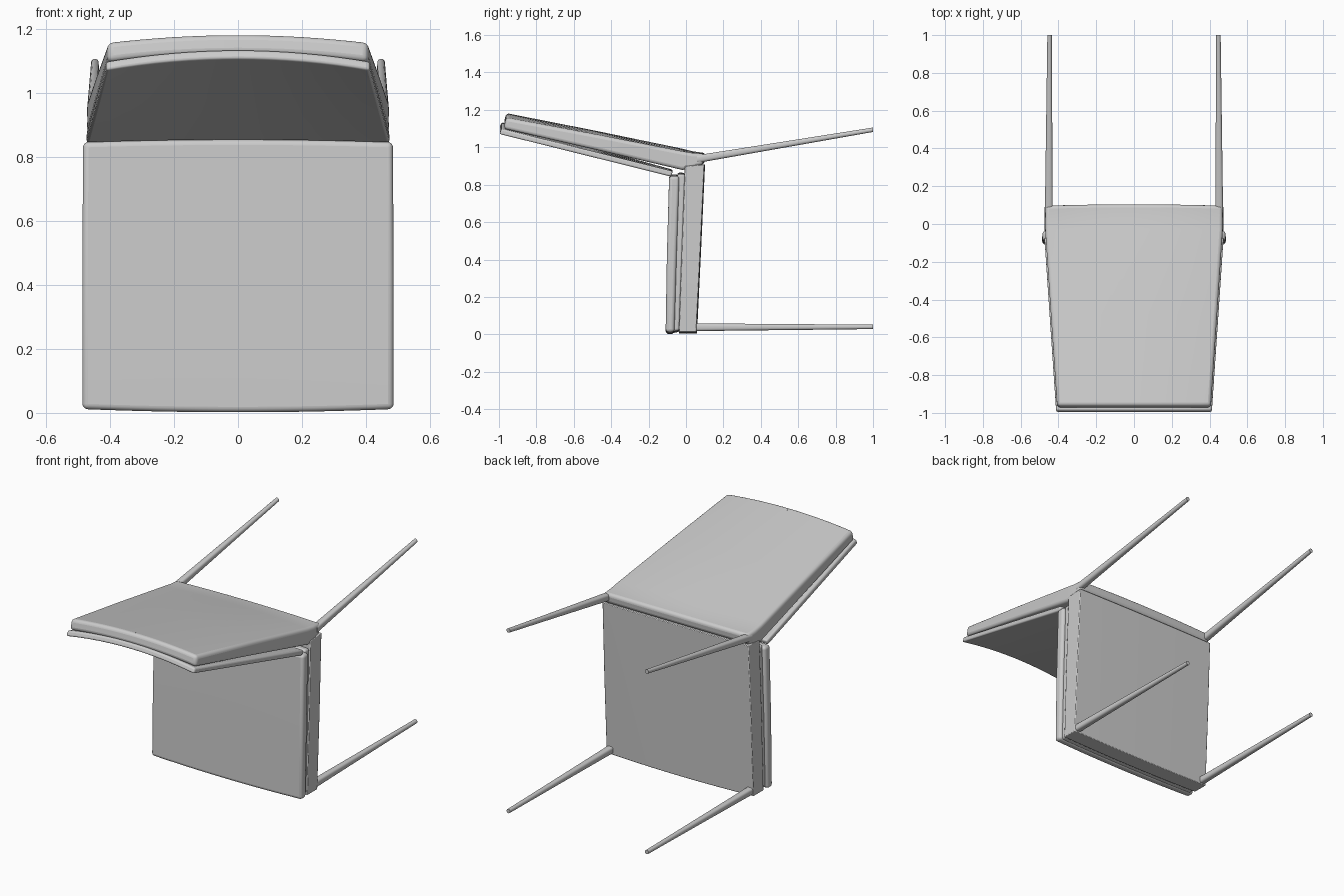
import bpy, bmesh, math
from mathutils import Vector

if "Cube" in bpy.data.objects:
    bpy.data.objects.remove(bpy.data.objects["Cube"])


def finish(name, bm, bevel=0.0, segs=4, angle=35):
    bmesh.ops.recalc_face_normals(bm, faces=bm.faces)
    me = bpy.data.meshes.new(name)
    bm.to_mesh(me)
    bm.free()
    ob = bpy.data.objects.new(name, me)
    bpy.context.collection.objects.link(ob)
    if bevel:
        m = ob.modifiers.new("round", 'BEVEL')
        m.width, m.segments = bevel, segs
        m.limit_method, m.angle_limit = 'ANGLE', math.radians(30)
    bpy.context.view_layer.objects.active = ob
    ob.select_set(True)
    bpy.ops.object.shade_smooth_by_angle(angle=math.radians(angle))
    ob.select_set(False)
    return ob


def loft(name, sections, bow, nx=16, bevel=0.0, segs=4):
    """Sections: (half width, (y, z) outer, (y, z) inner); bow(t, side) arches them."""
    bm = bmesh.new()
    rows = []
    last = len(sections) - 1
    for i, (w, outer, inner) in enumerate(sections):
        pair = []
        for side, (y, z) in enumerate((outer, inner)):
            line = []
            for j in range(nx + 1):
                u = 2 * j / nx - 1
                dy, dz = bow(i / last, side)
                k = 1 - u * u
                line.append(bm.verts.new((u * w, y + dy * k, z + dz * k)))
            pair.append(line)
        rows.append(pair)
    for a, b in zip(rows, rows[1:]):
        for s in (0, 1):
            for j in range(nx):
                bm.faces.new((a[s][j], a[s][j+1], b[s][j+1], b[s][j]))
        for j in (0, nx):
            bm.faces.new((a[0][j], a[1][j], b[1][j], b[0][j]))
    for r in (rows[0], rows[-1]):
        for j in range(nx):
            bm.faces.new((r[0][j], r[0][j+1], r[1][j+1], r[1][j]))
    return finish(name, bm, bevel, segs)


# Backrest shell, kinked where it meets the seat
loft("backrest_shell", [
    (0.468, (0.098, 0.966), (0.092, 0.908)),
    (0.470, (0.03, 0.970), (0.03, 0.888)),
    (0.470, (-0.03, 0.980), (-0.02, 0.878)),
    (0.44, (-0.48, 1.068), (-0.48, 0.985)),
    (0.407, (-0.962, 1.158), (-0.975, 1.098)),
], lambda t, s: (0.008 * (1 - t), 0.003 + 0.022 * t), bevel=0.018)

# Thin inner backrest pad
loft("backrest_pad", [
    (0.474, (-0.07, 0.872), (-0.08, 0.843)),
    (0.443, (-0.53, 0.986), (-0.54, 0.957)),
    (0.412, (-0.985, 1.098), (-0.998, 1.070)),
], lambda t, s: (0, 0.008 + 0.028 * t), bevel=0.009, segs=3)

# Seat frame with its gently bowed underside
loft("seat_frame", [
    (0.475, (0.055, 0.012), (-0.038, 0.012)),
    (0.475, (0.077, 0.46), (-0.022, 0.46)),
    (0.472, (0.098, 0.908), (-0.006, 0.90)),
], lambda t, s: (0.004 if s == 0 else 0, -0.008 * (1 - t)), bevel=0.004, segs=2)

# Seat cushion: rounded front layer and a narrower rear layer
loft("seat_cushion", [
    (0.486, (-0.062, 0.012), (-0.109, 0.012)),
    (0.486, (-0.05, 0.43), (-0.102, 0.43)),
    (0.484, (-0.036, 0.846), (-0.090, 0.846)),
], lambda t, s: (0, -0.010 + 0.018 * t), bevel=0.017, segs=5)
loft("seat_cushion_base", [
    (0.468, (-0.034, 0.022), (-0.075, 0.014)),
    (0.468, (-0.018, 0.43), (-0.062, 0.43)),
    (0.466, (-0.004, 0.855), (-0.045, 0.858)),
], lambda t, s: (0, -0.008 + 0.016 * t), bevel=0.012)

# Stitched seam down the backrest
bm = bmesh.new()
path = [(0.03, 0.974), (-0.03, 0.984), (-0.48, 1.082), (-0.945, 1.179)]
vs = [[bm.verts.new((x, y, z + dz)) for x, dz in ((-0.003, -0.004), (0, 0.001), (0.003, -0.004))]
      for y, z in path]
for a, b in zip(vs, vs[1:]):
    for j in range(3):
        bm.faces.new((a[j], a[(j+1) % 3], b[(j+1) % 3], b[j]))
bm.faces.new(vs[0])
bm.faces.new(vs[-1])
finish("backrest_seam", bm)


# Tapered legs, squarish at the seat and round at the foot
def leg(name, start, end, r0, r1, n=16):
    bm = bmesh.new()
    rings = []
    for i in range(6):
        t = i / 5
        c = Vector(start).lerp(Vector(end), t)
        r = r0 + (r1 - r0) * t
        p = 0.6 + 0.4 * t
        ring = []
        for j in range(n):
            a = 2 * math.pi * (j + 0.5) / n
            cx, cz = math.cos(a), math.sin(a)
            ring.append(bm.verts.new((c.x + r * math.copysign(abs(cx) ** p, cx), c.y,
                                      c.z + r * math.copysign(abs(cz) ** p, cz))))
        rings.append(ring)
    for a, b in zip(rings, rings[1:]):
        for j in range(n):
            bm.faces.new((a[j], a[(j+1) % n], b[(j+1) % n], b[j]))
    bm.faces.new(rings[0])
    bm.faces.new(rings[-1])
    finish(name, bm)


for s, side in ((-1, "left"), (1, "right")):
    leg("back_leg_" + side, (s * 0.451, 0.06, 0.937), (s * 0.447, 1.0, 1.094), 0.021, 0.012)
    leg("front_leg_" + side, (s * 0.451, 0.03, 0.038), (s * 0.447, 1.0, 0.040), 0.021, 0.012)
